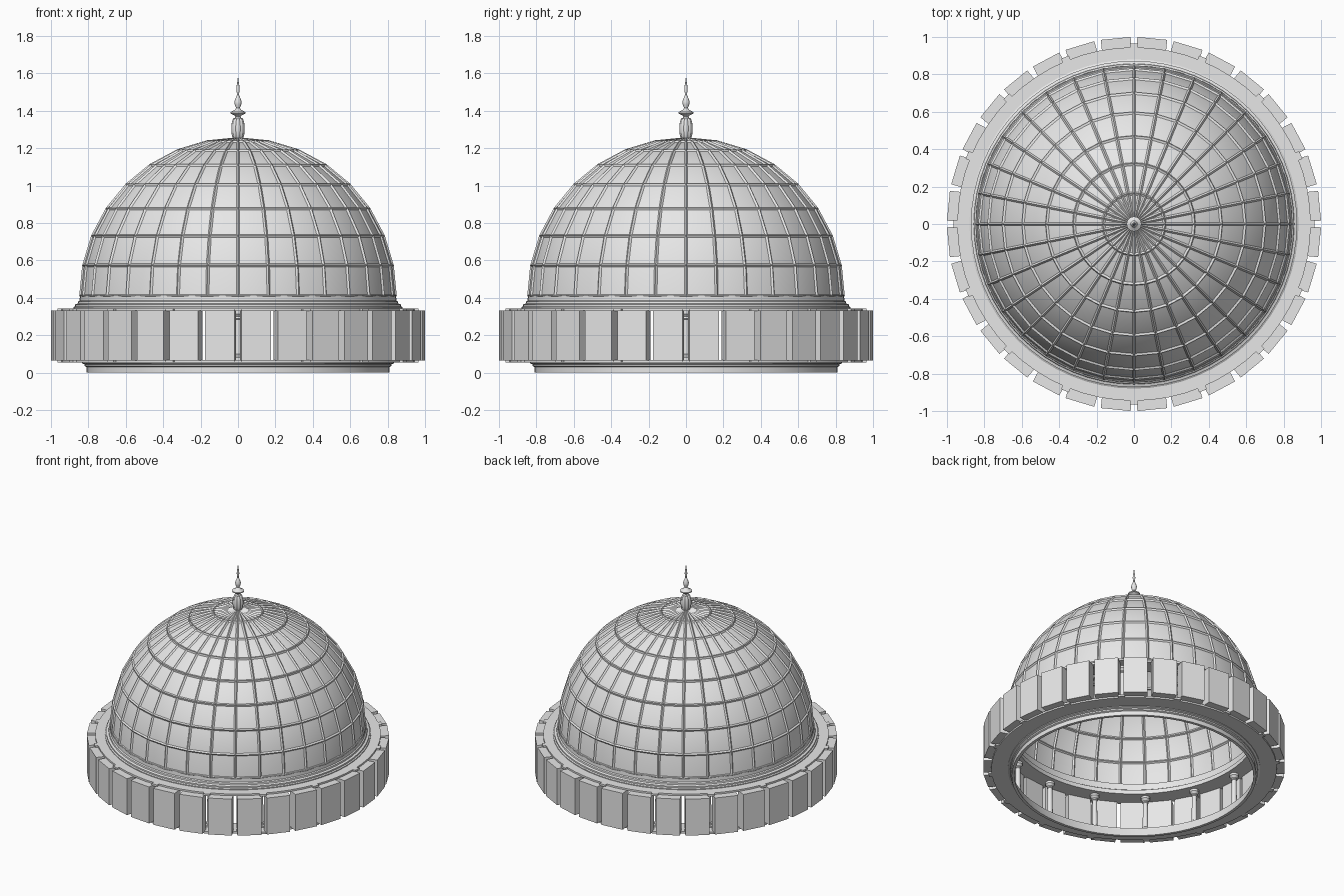
import bpy, bmesh, math
from mathutils import Matrix, Vector

cube = bpy.data.objects.get("Cube")
if cube:
    bpy.data.objects.remove(cube, do_unlink=True)

# One pale stone colour for everything
stone = bpy.data.materials.new("pale_stone")
stone.use_nodes = True
GREY = (0.8, 0.8, 0.8, 1)
stone.diffuse_color = GREY
for node in stone.node_tree.nodes:
    if node.type == 'BSDF_PRINCIPLED':
        node.inputs["Base Color"].default_value = GREY

BAYS = 32
STEP = math.tau / BAYS


def finish(name, bm, smooth=False):
    bmesh.ops.recalc_face_normals(bm, faces=bm.faces)
    mesh = bpy.data.meshes.new(name)
    bm.to_mesh(mesh)
    bm.free()
    mesh.materials.append(stone)
    obj = bpy.data.objects.new(name, mesh)
    bpy.context.collection.objects.link(obj)
    if smooth:
        bpy.ops.object.select_all(action='DESELECT')
        obj.select_set(True)
        bpy.context.view_layer.objects.active = obj
        bpy.ops.object.shade_smooth_by_angle()
    return obj


def lathe(bm, profile, segs, closed=False, at=(0, 0)):
    """Turn a (radius, z) profile around a vertical axis."""
    rings = []
    for r, z in profile:
        if r == 0:
            rings.append([bm.verts.new((at[0], at[1], z))] * segs)
        else:
            rings.append([bm.verts.new((at[0] + r * math.cos(math.tau * i / segs),
                                        at[1] + r * math.sin(math.tau * i / segs), z))
                          for i in range(segs)])
    pairs = list(zip(rings, rings[1:]))
    if closed:
        pairs.append((rings[-1], rings[0]))
    for a, b in pairs:
        for i in range(segs):
            j = (i + 1) % segs
            corners = list(dict.fromkeys((a[i], a[j], b[j], b[i])))
            bm.faces.new(corners)


def turned(name, profile, segs=64, closed=True):
    bm = bmesh.new()
    lathe(bm, profile, segs, closed)
    return finish(name, bm, True)


def radial_box(bm, angle, r0, r1, width, z0, z1):
    """Box reaching from radius r0 to r1 in the given direction."""
    place = (Matrix.Rotation(angle, 4, 'Z')
             @ Matrix.Translation(((r0 + r1) / 2, 0, (z0 + z1) / 2))
             @ Matrix.Diagonal((r1 - r0, width, z1 - z0, 1)))
    bmesh.ops.create_cube(bm, size=1, matrix=place)


# Dome shell and its lattice of ribs, sharing one half-sphere profile
DOME_R, DOME_Z, ROWS = 0.84, 0.41, 8
arc = []
for k in range(ROWS):
    t = math.pi / 2 * k / ROWS
    arc.append((DOME_R * math.cos(t), DOME_Z + DOME_R * math.sin(t)))
arc.append((0, DOME_Z + DOME_R))
turned("dome_shell", arc, BAYS, closed=False)

bm = bmesh.new()
lathe(bm, arc, BAYS)
ribs = finish("dome_ribs", bm)
wire = ribs.modifiers.new("Ribs", 'WIREFRAME')
wire.thickness = 0.018
wire.use_boundary = True
wire.use_even_offset = True

# Stepped mouldings under the dome and at the foot
turned("cornice", [(0.825, 0.415), (0.845, 0.415), (0.847, 0.385), (0.855, 0.38),
                   (0.857, 0.37), (0.872, 0.365), (0.872, 0.355), (0.88, 0.35),
                   (0.88, 0.335), (0.81, 0.335), (0.81, 0.36), (0.825, 0.37)])
turned("base_ring", [(0.79, 0), (0.81, 0), (0.81, 0.03), (0.82, 0.035),
                     (0.82, 0.045), (0.835, 0.05), (0.835, 0.06), (0.81, 0.06)])

# Flat ledges above and below the arcade
for name, z in (("upper_ledge", 0.33), ("lower_ledge", 0.055)):
    turned(name, [(0.81, z), (0.945, z), (0.945, z + 0.014), (0.81, z + 0.014)])

# Ring of outer wall blocks, one per bay
bm = bmesh.new()
for i in range(BAYS):
    radial_box(bm, (i + 0.5) * STEP, 0.92, 0.997, 0.16, 0.066, 0.332)
finish("wall_blocks", bm)

# Small ledge projections in line with the columns
bm = bmesh.new()
for i in range(0, BAYS, 2):
    for z in (0.055, 0.33):
        radial_box(bm, i * STEP, 0.93, 0.965, 0.045, z, z + 0.014)
finish("ledge_projections", bm)

# Inner columns with turned bases and capitals
column = [(0, 0.065), (0.032, 0.065), (0.032, 0.08), (0.025, 0.085), (0.025, 0.095),
          (0.019, 0.1), (0.016, 0.285), (0.022, 0.29), (0.019, 0.3),
          (0.031, 0.315), (0.031, 0.332), (0, 0.332)]
bm = bmesh.new()
for i in range(0, BAYS, 2):
    a = i * STEP
    lathe(bm, column, 12, at=(0.865 * math.cos(a), 0.865 * math.sin(a)))
finish("columns", bm, True)

# Finial: lobed bulb, then a turned spire
bm = bmesh.new()
for i in range(8):
    a = math.tau * i / 8
    place = (Matrix.Translation((0.02 * math.cos(a), 0.02 * math.sin(a), 1.305))
             @ Matrix.Diagonal((0.016, 0.016, 0.057, 1)))
    bmesh.ops.create_uvsphere(bm, u_segments=12, v_segments=10, radius=1, matrix=place)
finish("finial_bulb", bm, True)

turned("finial_spire", [(0, 1.24), (0.026, 1.245), (0.02, 1.36), (0.013, 1.368),
                        (0.018, 1.375), (0.04, 1.386), (0.04, 1.393), (0.018, 1.405),
                        (0.01, 1.415), (0.018, 1.435), (0.019, 1.45), (0.012, 1.47),
                        (0.005, 1.485), (0.009, 1.515), (0.007, 1.535),
                        (0.003, 1.56), (0, 1.59)], 16, closed=False)
